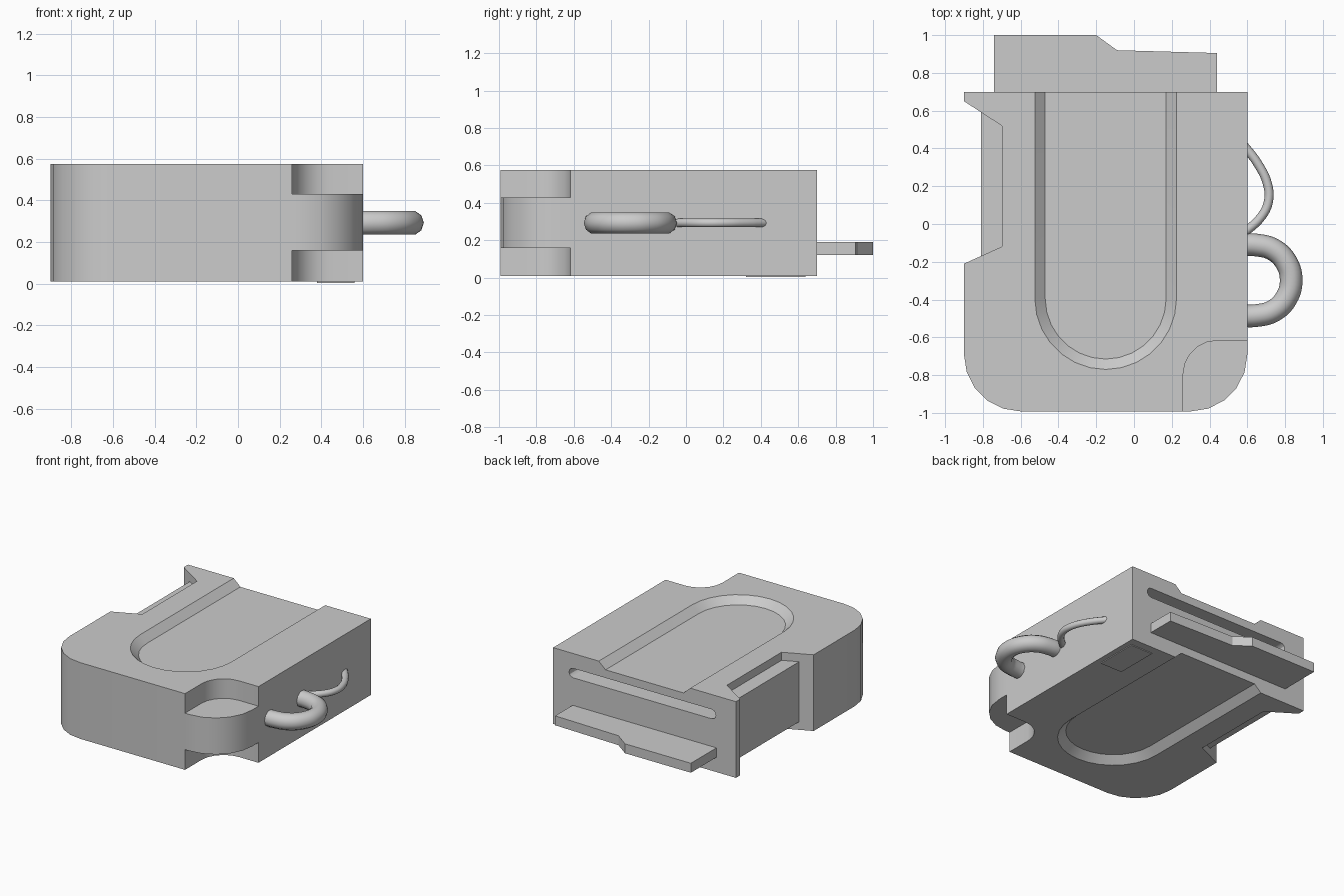
import bpy, bmesh
from math import sin, cos, radians

cube = bpy.data.objects.get("Cube")
if cube:
    bpy.data.objects.remove(cube, do_unlink=True)

grey = bpy.data.materials.new("light grey")
grey.use_nodes = True
grey.diffuse_color = (0.6, 0.6, 0.6, 1)
grey.node_tree.nodes["Principled BSDF"].inputs["Base Color"].default_value = (0.6, 0.6, 0.6, 1)

BOTTOM, TOP, MID = 0.01, 0.575, 0.2925


def arc(cx, cy, r, a0, a1, steps):
    """Points on an arc, angles in degrees."""
    angles = [radians(a0 + (a1 - a0) * i / steps) for i in range(steps + 1)]
    return [(cx + r * cos(a), cy + r * sin(a)) for a in angles]


def loft(name, low, high, z0, z1):
    """Solid between two matching outlines at two heights."""
    bm = bmesh.new()
    a = [bm.verts.new((x, y, z0)) for x, y in low]
    b = [bm.verts.new((x, y, z1)) for x, y in high]
    bm.faces.new(a)
    bm.faces.new(b)
    for i in range(len(a)):
        j = (i + 1) % len(a)
        bm.faces.new((a[i], a[j], b[j], b[i]))
    bmesh.ops.recalc_face_normals(bm, faces=bm.faces[:])
    mesh = bpy.data.meshes.new(name)
    bm.to_mesh(mesh)
    bm.free()
    mesh.materials.append(grey)
    ob = bpy.data.objects.new(name, mesh)
    bpy.context.collection.objects.link(ob)
    return ob


def prism(name, outline, z0, z1):
    return loft(name, outline, outline, z0, z1)


def activate(ob):
    bpy.ops.object.select_all(action="DESELECT")
    ob.select_set(True)
    bpy.context.view_layer.objects.active = ob


def cut(target, cutter):
    mod = target.modifiers.new("cut", "BOOLEAN")
    mod.operation = "DIFFERENCE"
    mod.solver = "EXACT"
    mod.object = cutter
    activate(target)
    bpy.ops.object.modifier_apply(modifier=mod.name)
    bpy.data.objects.remove(cutter, do_unlink=True)


def groove_outline(half_width):
    return [(-0.15 - half_width, 0.8)] + arc(-0.15, -0.395, half_width, 180, 360, 14) + [(-0.15 + half_width, 0.8)]


def tube(name, points, radius):
    """Round hook running through points at mid height."""
    curve = bpy.data.curves.new(name, "CURVE")
    curve.dimensions = "3D"
    curve.bevel_depth = radius
    curve.bevel_resolution = 3
    curve.use_fill_caps = True
    curve.resolution_u = 5
    spline = curve.splines.new("BEZIER")
    spline.bezier_points.add(len(points) - 1)
    for p, (x, y) in zip(spline.bezier_points, points):
        p.co = (x, y, MID)
        p.handle_left_type = p.handle_right_type = "AUTO"
    ob = bpy.data.objects.new(name, curve)
    bpy.context.collection.objects.link(ob)
    activate(ob)
    bpy.ops.object.convert(target="MESH")
    ob = bpy.context.object
    ob.data.materials.clear()
    ob.data.materials.append(grey)
    bpy.ops.object.shade_smooth_by_angle(angle=radians(50))


# Main body, with rounded front corners and a notch in one side
notch = [(-0.9, 0.65), (-0.7, 0.52), (-0.7, -0.12), (-0.9, -0.21)]
corners = arc(-0.6, -0.692, 0.3, 180, 270, 5) + arc(0.3, -0.692, 0.3, 270, 360, 5)
body = prism("body", [(0.6, 0.7), (-0.9, 0.7)] + notch + corners, BOTTOM, TOP)

# U-shaped grooves with sloping walls, above and below
wide, narrow = groove_outline(0.386), groove_outline(0.32)
cut(body, loft("top_groove_cutter", narrow, wide, TOP - 0.05, TOP + 0.01))
cut(body, loft("bottom_groove_cutter", wide, narrow, BOTTOM - 0.01, BOTTOM + 0.05))

# Steps cut out of one front corner, leaving the middle layer
step = [(0.26, -1.1)] + arc(0.44, -0.797, 0.18, 180, 90, 5) + [(0.75, -0.617), (0.75, -1.1)]
cut(body, prism("upper_step_cutter", step, 0.43, 0.65))
cut(body, prism("lower_step_cutter", step, -0.1, 0.16))

# Round-ended slot in the back
r = 0.035
slot = arc(0.435, 0, r, -90, 90, 6) + arc(-0.7, 0, r, 90, 270, 6)
slot_cutter = prism("slot_cutter", slot, -0.8, -0.4)
slot_cutter.rotation_euler.x = radians(90)
slot_cutter.location.z = 0.43
bpy.context.view_layer.update()
cut(body, slot_cutter)
activate(body)
bpy.ops.object.shade_smooth_by_angle(angle=radians(30))

# Block set inside the side notch
prism("side_block", [(-0.65, 0.59), (-0.81, 0.59), (-0.81, -0.169), (-0.65, -0.169)], 0.07, 0.515)

# Stepped tongue at the back
prism("back_tongue", [(-0.74, 0.65), (0.44, 0.65), (0.44, 0.905), (-0.09, 0.92), (-0.2, 1), (-0.74, 1)],
      0.12, 0.19)

# Thin plate underneath
prism("bottom_plate", [(0.38, 0.32), (0.56, 0.32), (0.56, 0.64), (0.38, 0.64)], 0.004, 0.012)

# Hooks on the other side
tube("large_hook", [(0.56, -0.11)] + arc(0.645, -0.298, 0.187, 90, -90, 6) + [(0.56, -0.485)], 0.06)
tube("small_hook", [(0.57, 0.43), (0.655, 0.32), (0.707, 0.21), (0.712, 0.12), (0.675, 0.04), (0.58, -0.05)], 0.024)
